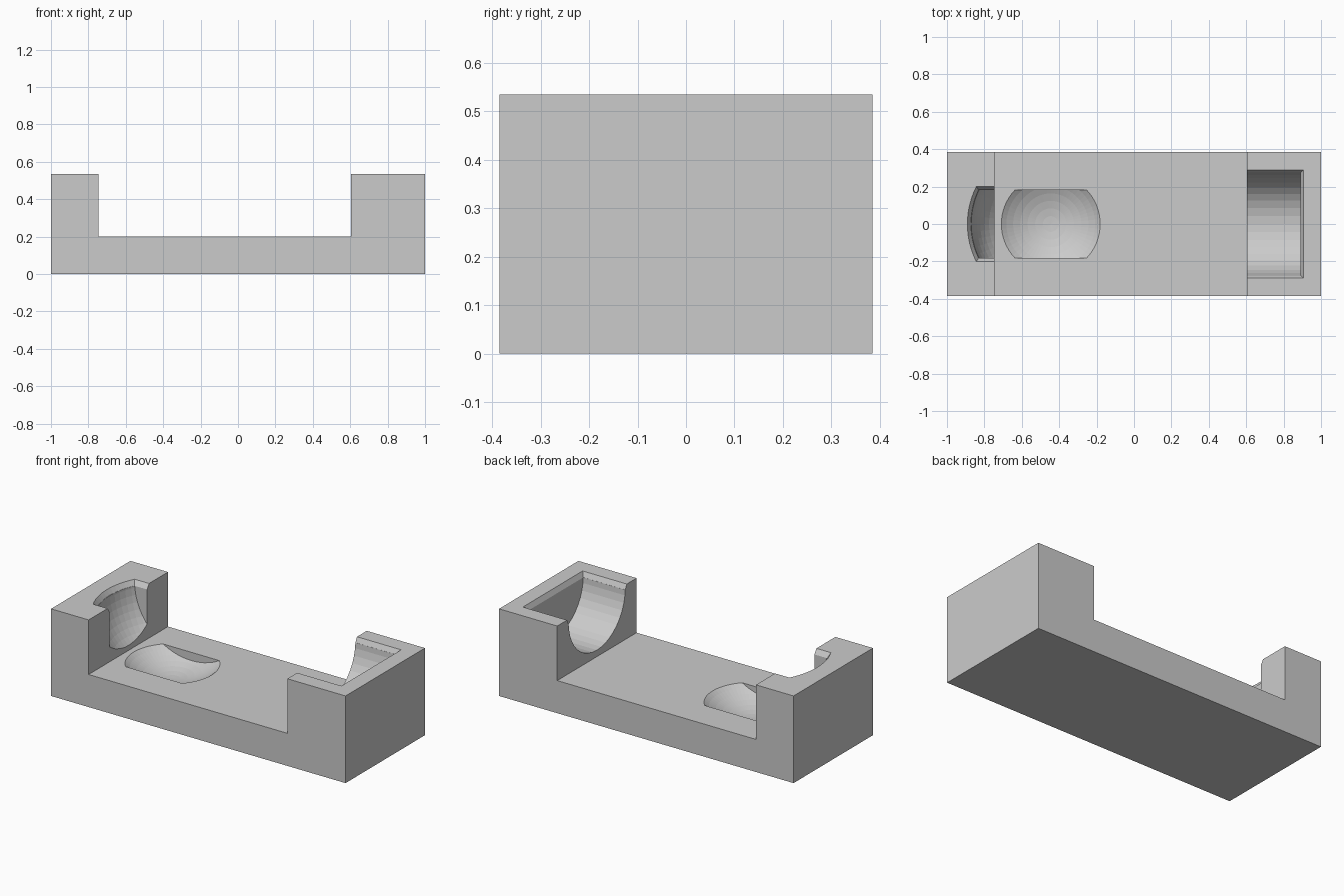
import bpy, bmesh
from math import sin, cos, pi, asin

if "Cube" in bpy.data.objects:
    bpy.data.objects.remove(bpy.data.objects["Cube"])

W, H, FLOOR = 0.385, 0.535, 0.2


def add_object(name, bm):
    bmesh.ops.recalc_face_normals(bm, faces=bm.faces)
    me = bpy.data.meshes.new(name)
    bm.to_mesh(me)
    bm.free()
    ob = bpy.data.objects.new(name, me)
    bpy.context.collection.objects.link(ob)
    return ob


def loft(name, a, b):
    """Closed solid between two matching outlines."""
    bm = bmesh.new()
    va = [bm.verts.new(p) for p in a]
    vb = [bm.verts.new(p) for p in b]
    bm.faces.new(va)
    bm.faces.new(vb)
    for i in range(len(a)):
        j = (i + 1) % len(a)
        bm.faces.new((va[i], va[j], vb[j], vb[i]))
    return add_object(name, bm)


# body: stepped tray profile with two end blocks
profile = [(-1, 0), (1, 0), (1, H), (0.605, H), (0.605, FLOOR),
           (-0.745, FLOOR), (-0.745, H), (-1, H)]
body = loft("tray_body", [(x, -W, z) for x, z in profile],
            [(x, W, z) for x, z in profile])

# right pocket: half-round trough with straight upper sides
R, ZC = 0.275, 0.515
arc = [(R * cos(pi + pi * i / 20), ZC + R * sin(pi + pi * i / 20)) for i in range(21)]
trough = arc + [(R, 0.6), (-R, 0.6)]
right_pocket = loft("right_pocket_cutter", [(0.5, y, z) for y, z in trough],
                    [(0.89, y, z) for y, z in trough])


# right pocket lip chamfer
def rect(d, z):
    y, x = R + d, 0.89 + d
    return [(0.5, -y, z), (x, -y, z), (x, y, z), (0.5, y, z)]


right_lip = loft("right_lip_cutter", rect(0, H - 0.03), rect(0.03, H + 0.03))

# left pocket: ball with flat sides, also dents the floor
CX, SR, HALF = -0.445, 0.427, 0.182
bm = bmesh.new()
bmesh.ops.create_uvsphere(bm, u_segments=64, v_segments=32, radius=SR)
for s in (-1, 1):
    cut = bmesh.ops.bisect_plane(bm, geom=bm.verts[:] + bm.edges[:] + bm.faces[:],
                                 plane_co=(0, s * HALF, 0), plane_no=(0, s, 0),
                                 clear_outer=True)
    rim = [e for e in cut["geom_cut"] if isinstance(e, bmesh.types.BMEdge)]
    bmesh.ops.edgeloop_fill(bm, edges=rim)
bmesh.ops.translate(bm, verts=bm.verts, vec=(CX, 0, H))
left_pocket = add_object("left_pocket_cutter", bm)


# left pocket lip chamfer
def bow(d, z):
    r, h = SR + d, HALF + d
    a = asin(h / r)
    pts = [(CX - r * cos(t), r * sin(t), z)
           for t in (-a + 2 * a * i / 12 for i in range(13))]
    return pts + [(-0.6, h, z), (-0.6, -h, z)]


left_lip = loft("left_lip_cutter", bow(0, H - 0.03), bow(0.038, H + 0.03))

# carve the pockets out of the body
bpy.context.view_layer.objects.active = body
for cutter in (right_pocket, right_lip, left_pocket, left_lip):
    cutter.hide_render = True
    mod = body.modifiers.new(cutter.name, 'BOOLEAN')
    mod.operation, mod.solver, mod.object = 'DIFFERENCE', 'EXACT', cutter
    bpy.ops.object.modifier_apply(modifier=mod.name)
    bpy.data.objects.remove(cutter)
